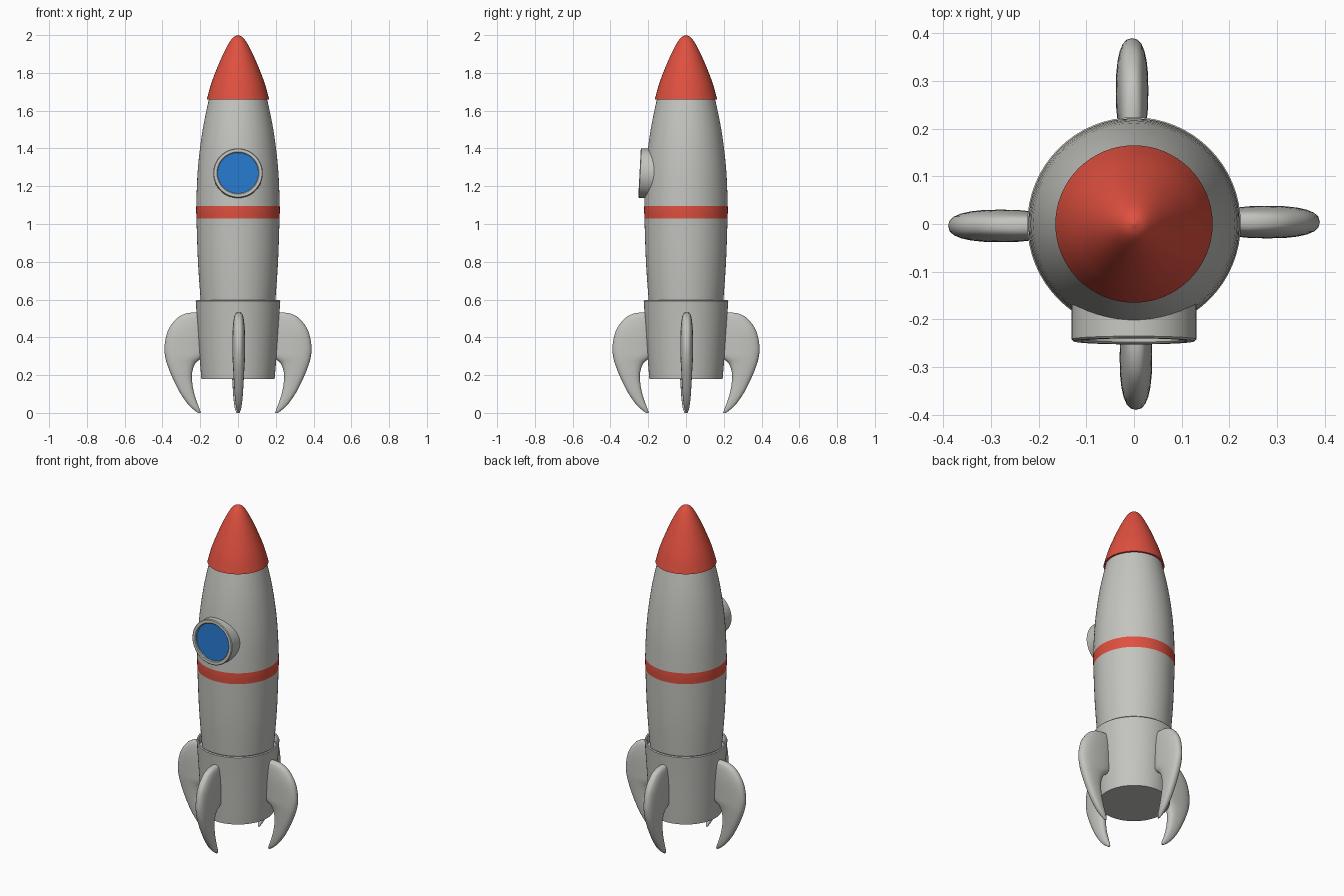
import bpy, bmesh, math
from mathutils import Matrix

cube = bpy.data.objects.get("Cube")
if cube:
    bpy.data.objects.remove(cube, do_unlink=True)


def material(name, rgb):
    m = bpy.data.materials.new(name)
    m.use_nodes = True
    m.diffuse_color = (*rgb, 1)
    m.node_tree.nodes["Principled BSDF"].inputs["Base Color"].default_value = (*rgb, 1)
    return m


GREY = material("light grey paint", (0.55, 0.55, 0.52))
RED = material("red paint", (0.74, 0.08, 0.05))
BLUE = material("blue glass", (0.02, 0.19, 0.6))


def finish(name, bm, mats, angle=35):
    bmesh.ops.recalc_face_normals(bm, faces=bm.faces)
    mesh = bpy.data.meshes.new(name)
    bm.to_mesh(mesh)
    bm.free()
    for m in mats:
        mesh.materials.append(m)
    obj = bpy.data.objects.new(name, mesh)
    bpy.context.collection.objects.link(obj)
    bpy.ops.object.select_all(action="DESELECT")
    obj.select_set(True)
    bpy.context.view_layer.objects.active = obj
    bpy.ops.object.shade_smooth_by_angle(angle=math.radians(angle))
    return obj


def loft(rings, bm):
    """Bridge equal-length loops of points and cap both ends."""
    loops = [[bm.verts.new(p) for p in ring] for ring in rings]
    n = len(loops[0])
    for a, b in zip(loops, loops[1:]):
        for i in range(n):
            j = (i + 1) % n
            bm.faces.new((a[i], a[j], b[j], b[i]))
    bm.faces.new(loops[0])
    bm.faces.new(loops[-1])


def lathe(name, profile, mats, segments=64):
    bm = bmesh.new()
    turn = [math.tau * i / segments for i in range(segments)]
    loft([[(r * math.cos(a), r * math.sin(a), z) for a in turn] for r, z in profile], bm)
    return finish(name, bm, mats)


def smooth_rows(rows, steps):
    """Catmull-Rom interpolation through rows of numbers."""
    rows = [rows[0]] + rows + [rows[-1]]
    out = []
    for a, b, c, d in zip(rows, rows[1:], rows[2:], rows[3:]):
        for k in range(steps):
            t = k / steps
            out.append([q + t * (s - p) / 2 + t * t * (2 * p - 5 * q + 4 * s - u) / 2
                        + t ** 3 * (3 * q - p - 3 * s + u) / 2
                        for p, q, s, u in zip(a, b, c, d)])
    return out + [rows[-1]]


# Hull, with the stripe painted by height
hull = [(0.185, 0.45), (0.198, 0.6), (0.212, 0.8), (0.22, 1.03), (0.221, 1.095),
        (0.212, 1.3), (0.187, 1.5), (0.152, 1.67)]
body = lathe("body", smooth_rows(hull, 4), [GREY, RED])
for f in body.data.polygons:
    if 1.03 < f.center.z < 1.095:
        f.material_index = 1

# Nose cone, slightly wider than the hull below it
nose = [(0.163, 1.668), (0.143, 1.74), (0.117, 1.81), (0.083, 1.89),
        (0.05, 1.955), (0.025, 1.988), (0.001, 2.0)]
lathe("nose_cone", [(0.14, 1.66), (0.165, 1.66)] + smooth_rows(nose, 4), [RED])

# Engine collar with a rounded open rim
lathe("engine_collar", [(0.19, 0.18), (0.194, 0.18), (0.208, 0.35), (0.223, 0.583),
                        (0.224, 0.592), (0.22, 0.597), (0.213, 0.596), (0.209, 0.588),
                        (0.206, 0.56), (0.18, 0.56)], [GREY])

# Porthole ring and recessed glass, tilted with the hull
porthole = Matrix.Translation((0, -0.246, 1.27)) @ Matrix.Rotation(math.radians(87), 4, "X")
ring = lathe("porthole_ring", [(0.12, -0.11), (0.131, -0.11), (0.131, -0.004), (0.127, 0),
                               (0.112, 0), (0.108, -0.004), (0.108, -0.02)], [GREY])
glass = lathe("porthole_glass", [(0.109, -0.018), (0.109, -0.012)], [BLUE])
ring.matrix_world = porthole
glass.matrix_world = porthole

# Four curved fins: height, inner edge, outer edge, half thickness
fin_rows = [[0.532, 0.17, 0.235, 0.006], [0.525, 0.17, 0.28, 0.018], [0.5, 0.17, 0.325, 0.026],
            [0.45, 0.17, 0.364, 0.032], [0.4, 0.17, 0.382, 0.034], [0.34, 0.17, 0.39, 0.034],
            [0.3, 0.18, 0.386, 0.034], [0.27, 0.219, 0.379, 0.032], [0.24, 0.236, 0.369, 0.03],
            [0.2, 0.244, 0.353, 0.028], [0.15, 0.241, 0.33, 0.025], [0.1, 0.231, 0.303, 0.022],
            [0.05, 0.215, 0.268, 0.017], [0.02, 0.203, 0.238, 0.012], [0, 0.197, 0.212, 0.004]]


def fin_section(z, x0, x1, t, sides=24):
    pts = []
    for i in range(sides):
        c, s = math.cos(math.tau * i / sides), math.sin(math.tau * i / sides)
        x = (x0 + x1) / 2 + (x1 - x0) / 2 * math.copysign(abs(c) ** 0.8, c)
        pts.append((x, 0.004 + t * math.copysign(abs(s) ** 0.8, s), z))
    return pts


for k, side in enumerate(("left", "back", "right", "front")):
    bm = bmesh.new()
    loft([fin_section(*row) for row in smooth_rows(fin_rows, 3)], bm)
    bmesh.ops.rotate(bm, verts=bm.verts, matrix=Matrix.Rotation(k * math.pi / 2, 3, "Z"))
    finish(side + "_fin", bm, [GREY], 60)
